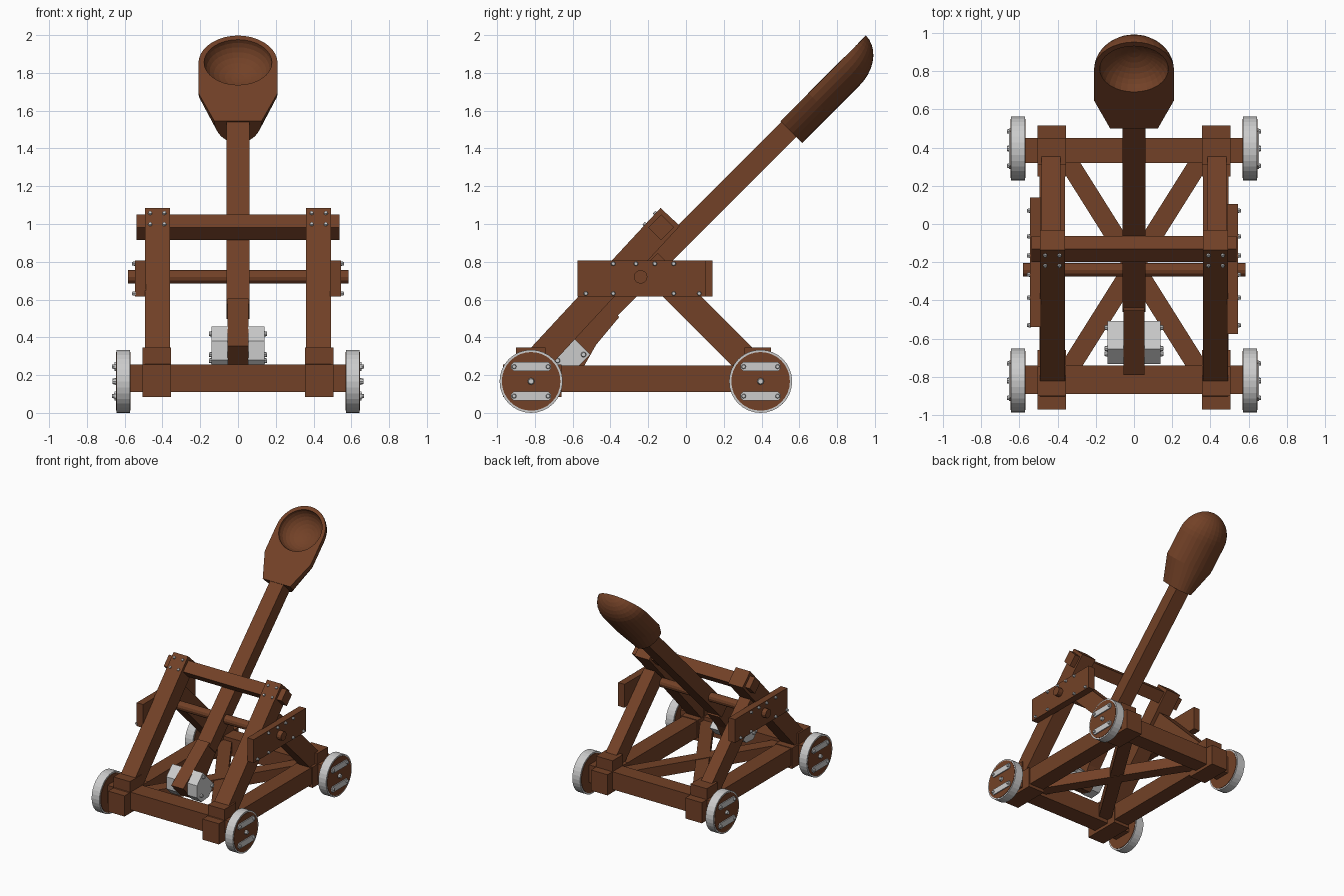
import bpy, bmesh
from math import sin, cos, pi, sqrt
from mathutils import Vector, Matrix

if "Cube" in bpy.data.objects:
    bpy.data.objects.remove(bpy.data.objects["Cube"])

wood = bpy.data.materials.new("wood")
wood.diffuse_color = (0.17, 0.053, 0.02, 1)
wood.use_nodes = True
wood.node_tree.nodes["Principled BSDF"].inputs["Base Color"].default_value = wood.diffuse_color


def finish(name, bm, mat):
    bmesh.ops.recalc_face_normals(bm, faces=bm.faces)
    me = bpy.data.meshes.new(name)
    bm.to_mesh(me)
    bm.free()
    ob = bpy.data.objects.new(name, me)
    bpy.context.collection.objects.link(ob)
    if mat:
        me.materials.append(mat)
    return ob


def prism(name, pts, x0, x1, mat=wood):
    """Extrude a (y, z) profile along x."""
    bm = bmesh.new()
    a = [bm.verts.new((x0, y, z)) for y, z in pts]
    b = [bm.verts.new((x1, y, z)) for y, z in pts]
    bm.faces.new(a)
    bm.faces.new(b)
    for i in range(len(pts)):
        j = (i + 1) % len(pts)
        bm.faces.new((a[i], a[j], b[j], b[i]))
    return finish(name, bm, mat)


def box(name, x, y, z, mat=wood):
    return prism(name, [(y[0], z[0]), (y[1], z[0]), (y[1], z[1]), (y[0], z[1])], x[0], x[1], mat)


def beam(name, p, q, thick, x0, x1):
    """Slanted beam between two (y, z) points."""
    p, q = Vector(p), Vector(q)
    d = (q - p).normalized()
    n = Vector((-d.y, d.x)) * thick / 2
    return prism(name, [p + n, q + n, q - n, p - n], x0, x1)


def circle(y, z, r, n, off=0.0):
    return [(y + r * cos(2 * pi * (i + off) / n), z + r * sin(2 * pi * (i + off) / n)) for i in range(n)]


def bolt(name, loc, axis, r=0.013, h=0.02):
    bm = bmesh.new()
    rot = Vector(axis).to_track_quat('Z', 'Y').to_matrix().to_4x4()
    bmesh.ops.create_cone(bm, cap_ends=True, segments=8, radius1=r, radius2=r * 0.7,
                          depth=h, matrix=Matrix.Translation(loc) @ rot)
    return finish(name, bm, None)


# base cross beams
box("front_cross_beam", (-0.57, 0.57), (-0.89, -0.74), (0.11, 0.255))
box("rear_cross_beam", (-0.57, 0.57), (0.32, 0.45), (0.11, 0.255))

leg_a, leg_b = Vector((-0.83, 0.335)), Vector((-0.135, 1.085))   # upper edge of front leg
leg_d = (leg_b - leg_a).normalized()
leg_n = Vector((-leg_d.y, leg_d.x))

for s, side in ((1, "right"), (-1, "left")):
    # side rail and corner collars
    box(side + "_rail", (s * 0.36, s * 0.495), (-0.96, 0.505), (0.11, 0.25))
    for end, y0, y1 in (("front", -0.90, -0.745), ("rear", 0.31, 0.45)):
        box(f"{side}_{end}_collar", (s * 0.355, s * 0.505), (y0, y1), (0.085, 0.345))
    box(side + "_front_rail_end", (s * 0.355, s * 0.505), (-0.97, -0.66), (0.085, 0.255))
    box(side + "_rear_rail_end", (s * 0.355, s * 0.505), (0.25, 0.515), (0.085, 0.255))
    # slanted legs
    off = -leg_n * 0.07
    beam(side + "_front_leg", leg_a + off - leg_d * 0.14, leg_b + off, 0.14, s * 0.36, s * 0.492)
    beam(side + "_rear_leg", (0.36, 0.235), (-0.20, 0.74 + 0.055), 0.145, s * 0.385, s * 0.485)
    # side plank with bolts
    y0, y1 = (-0.575, 0.105) if s > 0 else (-0.54, 0.14)
    box(side + "_plank", (s * 0.487, s * 0.545), (y0, y1), (0.615, 0.808))
    for y, z in ((-0.385, .79), (-.265, .79), (-.165, .79), (-.065, .79),
                 (-.53, .632), (-.385, .632), (-.065, .632), (.07, .632)):
        bolt(side + "_plank_bolt", (s * 0.55, y, z), (s, 0, 0))
    # bolts on top of front leg
    for x in (0.39, 0.465):
        for u in (0.04, 0.12):
            p = leg_b - leg_d * u
            bolt(side + "_leg_bolt", (s * x, p.x, p.y), (0, leg_n.x, leg_n.y))
    # wheels: grey tyre, wooden disc, hub straps and bolts
    for end, wy in (("front", -0.82), ("rear", 0.395)):
        wz, tag = 0.167, f"{side}_{end}_wheel"
        prism(tag + "_tyre", circle(wy, wz, 0.167, 32), s * 0.572, s * 0.643, None)
        prism(tag + "_disc", circle(wy, wz, 0.155, 32), s * 0.568, s * 0.646)
        bolt(tag + "_hub", (s * 0.652, wy, wz), (s, 0, 0), 0.02, 0.024)
        for dz in (-0.078, 0.078):
            z = wz + dz
            strap = [(wy + a * 0.107, z + b * 0.014) for a, b in ((-1, -1), (1, -1), (1, 1), (-1, 1))]
            strap = [(wy - .092, z - .024), (wy + .092, z - .024), (wy + .106, z - .01), (wy + .106, z + .01),
                     (wy + .092, z + .024), (wy - .092, z + .024), (wy - .106, z + .01), (wy - .106, z - .01)]
            prism(tag + "_strap", strap, s * 0.64, s * 0.654, None)
            for dy in (-0.09, 0.09):
                bolt(tag + "_bolt", (s * 0.657, wy + dy, z), (s, 0, 0), 0.014, 0.018)

# crossed floor braces
for s in (1, -1):
    bm = bmesh.new()
    ang = Vector((s * 0.39, 0.62, 0))
    rot = ang.to_track_quat('Y', 'Z').to_matrix().to_4x4()
    bmesh.ops.create_cube(bm, size=1, matrix=Matrix.Translation((0, -0.22, 0.183 + s * 0.002)) @ rot
                          @ Matrix.Diagonal((0.1, 1.44, 0.09, 1)))
    finish("floor_brace", bm, wood)

# top crossbar and pivot axle
prism("top_crossbar", circle(-0.132, 0.982, 0.068, 4), -0.537, 0.537)
prism("pivot_axle", circle(-0.24, 0.72, 0.036, 12), -0.582, 0.585)

# throwing arm with flared lower end
beam("throwing_arm", (-0.42, 0.537), (0.545, 1.502), 0.113, -0.061, 0.061)
k = 1 / sqrt(2)


def arm_frame(pts):
    return [(-0.62 + (u + v) * k, 0.337 + (u - v) * k) for u, v in pts]


prism("arm_butt", arm_frame([(.31, -.07), (.31, .068), (.12, .085), (0, .118), (-.07, .11),
                             (-.115, .03), (-.11, -.133)]), -0.055, 0.055)
# grey counterweights either side of the butt
weight = arm_frame([(.06, -.11), (.06, .1), (-.05, .1), (-.12, .04), (-.12, -.04), (-.05, -.11)])
for s in (1, -1):
    prism("counterweight", weight, s * 0.054, s * 0.14, None)
    for y, z in arm_frame([(.035, .075), (.035, -.08), (-.085, 0)]):
        bolt("weight_bolt", (s * 0.144, y, z), (s, 0, 0), 0.016)

# spoon: half-ellipse sections along the arm, domed tip
frame = Matrix(((1, 0, 0, 0), (0, k, -k, 0.5), (0, k, k, 1.545), (0, 0, 0, 1)))
sections = [(0, .125, .163), (.21, .21, .163)]
sections += [(.43 + .21 * sin(a), .21 * cos(a), .163 * cos(a)) for a in [i * pi / 18 for i in range(9)]]
N = 16
bm = bmesh.new()
rings = [[bm.verts.new((w * cos(pi * i / N), t, -d * sin(pi * i / N))) for i in range(N + 1)]
         for t, w, d in sections]
tip = bm.verts.new((0, 0.64, 0))
for a, b in zip(rings, rings[1:]):
    for i in range(N):
        bm.faces.new((a[i], a[i + 1], b[i + 1], b[i]))
for i in range(N):
    bm.faces.new((rings[-1][i], rings[-1][i + 1], tip))
bm.faces.new(rings[0])
bm.faces.new([r[0] for r in rings] + [tip] + [r[-1] for r in reversed(rings)])
bmesh.ops.transform(bm, matrix=frame, verts=bm.verts)
spoon = finish("spoon", bm, wood)

# scooped bowl
bm = bmesh.new()
bmesh.ops.create_uvsphere(bm, u_segments=32, v_segments=16, radius=1,
                          matrix=frame @ Matrix.Translation((0, .44, 0.003)) @ Matrix.Diagonal((.18, .17, .125, 1)))
cutter = finish("bowl_cutter", bm, wood)
cutter.hide_render = True
mod = spoon.modifiers.new("bowl", 'BOOLEAN')
mod.operation, mod.object, mod.solver = 'DIFFERENCE', cutter, 'EXACT'
bpy.context.view_layer.objects.active = spoon
bpy.ops.object.modifier_apply(modifier="bowl")
bpy.data.objects.remove(cutter)
